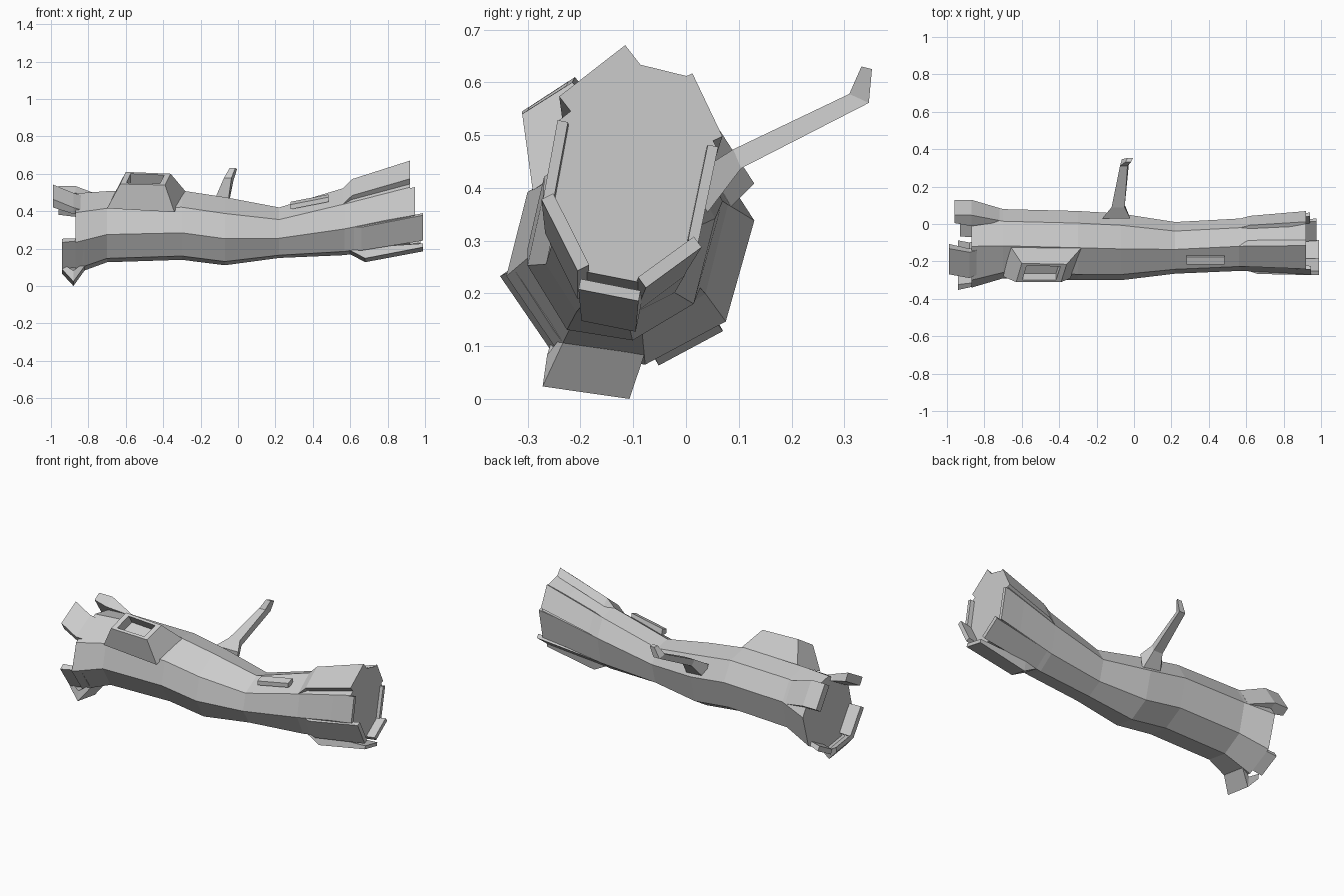
import bpy, bmesh
from mathutils import Vector

if "Cube" in bpy.data.objects:
    bpy.data.objects.remove(bpy.data.objects["Cube"])

# unit cross-section (y, z), clockwise from the top
PROFILE = [(-.06, 1), (.65, .86), (1, .27), (.77, -.62),
           (.12, -1), (-.58, -.89), (-1, -.22), (-.83, .52)]
# trunk stations: x, centre y, centre z, half width, half height
STATIONS = [(-.87, -.105, .275, .235, .215), (-.7, -.105, .312, .185, .19),
            (-.3, -.115, .32, .185, .185), (-.07, -.122, .288, .178, .182),
            (.22, -.127, .28, .138, .135), (.57, -.11, .34, .14, .18),
            (.92, -.105, .418, .1625, .2025)]


def loft(name, rings):
    """Skin a list of equal-length rings and cap both ends."""
    bm = bmesh.new()
    vs = [[bm.verts.new(p) for p in r] for r in rings]
    n = len(rings[0])
    for a, b in zip(vs, vs[1:]):
        for i in range(n):
            j = (i + 1) % n
            bm.faces.new((a[i], a[j], b[j], b[i]))
    bm.faces.new(vs[0][::-1])
    bm.faces.new(vs[-1])
    bmesh.ops.recalc_face_normals(bm, faces=bm.faces)
    me = bpy.data.meshes.new(name)
    bm.to_mesh(me)
    bm.free()
    ob = bpy.data.objects.new(name, me)
    bpy.context.collection.objects.link(ob)
    return ob


def ring(s):
    x, cy, cz, ry, rz = s
    return [Vector((x, cy + ry * u, cz + rz * v)) for u, v in PROFILE]


def section(x):
    """Trunk section at x, held constant past the ends."""
    xc = min(max(x, STATIONS[0][0]), STATIONS[-1][0])
    for a, b in zip(STATIONS, STATIONS[1:]):
        if xc <= b[0]:
            t = (xc - a[0]) / (b[0] - a[0])
            r = [p.lerp(q, t) for p, q in zip(ring(a), ring(b))]
            break
    for p in r:
        p.x = x
    return r


def flap(name, i, stops, inset=0.0):
    """Bark plate over trunk side i; stops are (x, dy, dz, thickness)."""
    rings = []
    for x, dy, dz, th in stops:
        r = section(x)
        a, b = r[i], r[(i + 1) % 8]
        a, b = a.lerp(b, inset), b.lerp(a, inset)
        d = b - a
        nrm = Vector((0, -d.z, d.y)).normalized()
        off = Vector((0, dy, dz))
        rings.append([a + off, b + off, b + off + nrm * th, a + off + nrm * th])
        if nrm.dot((a + b) / 2 - sum(r, Vector()) / 8) > 0:
            rings[-1][2:] = [b + off - nrm * th, a + off - nrm * th]
    loft(name, rings)


# main trunk
loft("trunk", [ring(s) for s in STATIONS])

# bark plates at the right end
flap("bark_right_front_top", 7, [(.56, 0, 0, .01), (.61, 0, .035, .05), (.92, 0, .045, .05)])
flap("bark_right_top", 0, [(.8, 0, 0, .02), (.92, 0, .015, .02)])
flap("bark_right_back_top", 1, [(.57, 0, 0, .01), (.62, .01, .01, .02), (.92, .012, .02, .025)])
flap("bark_right_back", 2, [(.8, 0, 0, .02), (.94, .004, 0, .02)])
flap("bark_right_back_low", 3, [(.6, 0, 0, .02), (.975, .01, -.01, .025)])
flap("bark_right_bottom", 4, [(.6, 0, 0, .01), (.68, -.004, -.055, .06), (.99, -.004, -.035, .02)])
flap("bark_right_front_low", 5, [(.62, 0, 0, .01), (.66, -.012, -.01, .02), (.99, -.006, 0, .025)])
flap("bark_right_front", 6, [(.8, 0, 0, .02), (.945, -.003, 0, .02)])

# bark plates at the left end
flap("bark_left_front_top", 7, [(-.84, 0, 0, .02), (-.88, -.01, .015, .04), (-.99, .01, .06, .05)], .12)
flap("bark_left_back_top", 1, [(-.72, 0, 0, .01), (-.87, .0, .07, .07), (-.96, .0, .07, .05)])
flap("bark_left_back_low", 3, [(-.82, 0, 0, .02), (-.93, .01, -.01, .03)], .1)
flap("bark_left_bottom", 4, [(-.82, 0, 0, .02), (-.88, -.03, -.065, .06), (-.94, -.015, 0, .03)])
flap("bark_left_front_low", 5, [(-.82, 0, 0, .02), (-.94, -.012, 0, .035)])

# hollow knot on the upper front
base = [Vector(p) for p in ((-.7, -.28, .41), (-.34, -.29, .39), (-.28, -.125, .5), (-.66, -.12, .49))]
rim = [Vector(p) for p in ((-.63, -.31, .54), (-.39, -.31, .535), (-.36, -.215, .595), (-.6, -.21, .605))]
mid = sum(rim, Vector()) / 4
normal = (rim[1] - rim[0]).cross(rim[3] - rim[0]).normalized()
inner = [p.lerp(mid, .25) for p in rim]
loft("hollow_knot", [base, rim, inner, [p - normal * .06 for p in inner]])

# side branch, bent up at its tip
loft("branch", [
    [(-.17, .03, .43), (-.02, .03, .43), (-.03, .035, .34), (-.15, .035, .34)],
    [(-.12, .09, .468), (-.05, .09, .468), (-.05, .105, .432), (-.11, .105, .432)],
    [(-.075, .31, .573), (-.035, .31, .573), (-.025, .347, .556), (-.065, .347, .556)],
    [(-.045, .333, .625), (-.015, .333, .625), (-.005, .353, .62), (-.035, .353, .62)]])

# small raised bark strip
loft("bark_strip", [[(x, y, z + .195 * (x - .28)) for y, z in
                     ((-.215, .405), (-.215, .43), (-.175, .445), (-.165, .405))]
                    for x in (.28, .485)])

# rest on the ground plane, centre the bounds
bpy.context.view_layer.update()
pts = [v.co for o in bpy.data.objects for v in o.data.vertices]
lo = Vector([min(p[k] for p in pts) for k in range(3)])
hi = Vector([max(p[k] for p in pts) for k in range(3)])
for o in bpy.data.objects:
    o.location = (-(lo.x + hi.x) / 2, -(lo.y + hi.y) / 2, -lo.z)
